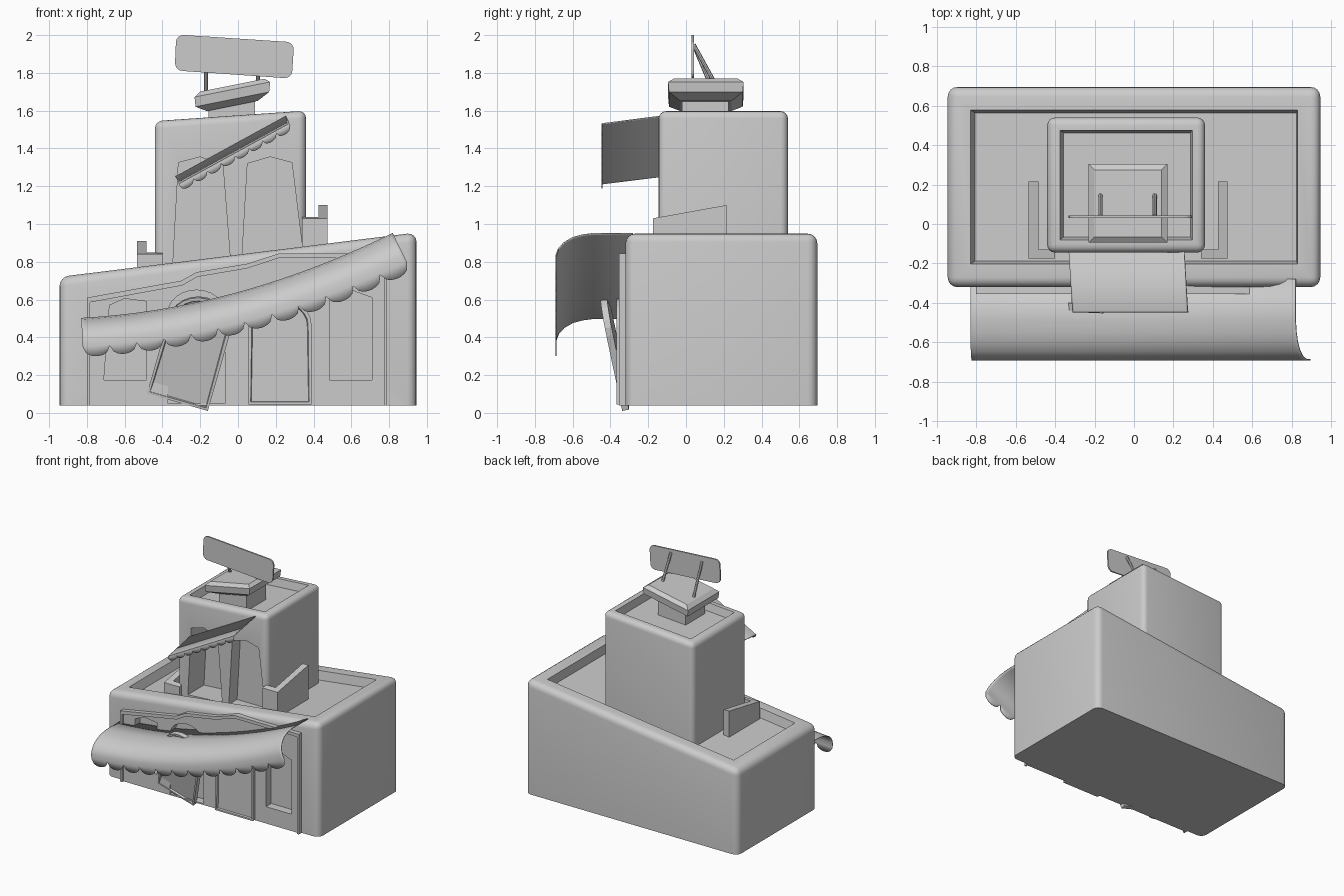
import bpy, bmesh, math
from mathutils import Matrix, Vector

if "Cube" in bpy.data.objects:
    bpy.data.objects.remove(bpy.data.objects["Cube"])


def finish(name, bm, smooth=False):
    bmesh.ops.recalc_face_normals(bm, faces=bm.faces)
    me = bpy.data.meshes.new(name)
    bm.to_mesh(me)
    bm.free()
    ob = bpy.data.objects.new(name, me)
    bpy.context.collection.objects.link(ob)
    if smooth:
        bpy.ops.object.select_all(action='DESELECT')
        ob.select_set(True)
        bpy.context.view_layer.objects.active = ob
        bpy.ops.object.shade_smooth_by_angle(angle=math.radians(35))
    return ob


def prism(name, pts, y0, y1, inset=0, sink=0):
    """Front (x, z) outline extruded along y, optional sunken front panel."""
    bm = bmesh.new()
    f = bm.faces.new([bm.verts.new((x, y0, z)) for x, z in pts])
    ex = bmesh.ops.extrude_face_region(bm, geom=[f], use_keep_orig=True)
    for v in ex['geom']:
        if isinstance(v, bmesh.types.BMVert):
            v.co.y = y1
    bmesh.ops.recalc_face_normals(bm, faces=bm.faces)
    if inset:
        front = min(bm.faces, key=lambda q: q.calc_center_median().y)
        bmesh.ops.inset_region(bm, faces=[front], thickness=inset)
        bmesh.ops.inset_region(bm, faces=[front], thickness=.005, depth=-sink)
    return finish(name, bm)


def slant_box(name, x, y, zb, zl, zr, bevel, rim=0, depth=0):
    """Box with a sloping roof, rounded edges and a sunken roof inside a rim."""
    bm = bmesh.new()
    bmesh.ops.create_cube(bm, size=1)
    for v in bm.verts:
        a, b, c = v.co
        v.co = (x[a > 0], y[b > 0], zb if c < 0 else (zl, zr)[a > 0])
    if bevel:
        edges = [e for e in bm.edges if any(v.co.z > zb + .01 for v in e.verts)]
        bmesh.ops.bevel(bm, geom=edges, offset=bevel, segments=4, profile=.5, affect='EDGES')
    if rim:
        bm.normal_update()
        top = max((f for f in bm.faces if f.normal.z > .9), key=lambda f: f.calc_area())
        bmesh.ops.inset_region(bm, faces=[top], thickness=rim)
        bmesh.ops.inset_region(bm, faces=[top], thickness=.02, depth=-depth)
    return finish(name, bm, bool(bevel))


def cut(ob, pts, y0, y1):
    c = prism("cutter", pts, y0, y1)
    c.hide_render = True
    m = ob.modifiers.new("cut", 'BOOLEAN')
    m.operation, m.object, m.solver = 'DIFFERENCE', c, 'EXACT'
    bpy.context.view_layer.objects.active = ob
    bpy.ops.object.modifier_apply(modifier=m.name)
    bpy.data.objects.remove(c)


def arch(w, h, rise, cx=0, cz=0, n=12):
    arc = [(cx + w / 2 * math.cos(math.pi * i / n), cz + h - rise + rise * math.sin(math.pi * i / n))
           for i in range(n + 1)]
    return [(cx - w / 2, cz), (cx + w / 2, cz)] + arc


# Main shop block and facade
body = slant_box("shop_body", (-.945, .945), (-.32, .695), .04, .72, .955, .05, .095, .07)
top = [(-.8, .61), (-.3, .70), (-.22, .745), (.05, .79), (.22, .845), (.79, .845)]
facade = prism("facade", [(.79, .04), (-.8, .04)] + top, -.337, -.3)
inner = [(x * .98, z - .025) for x, z in top]
prism("facade_trim", [(-.8, .04)] + top + [(.79, .04), (inner[-1][0], .04)] + inner[::-1]
      + [(inner[0][0], .04)], -.355, -.32)

# Window and doorway openings
openings = [
    [(-.71, .175), (-.485, .175), (-.485, .59), (-.6, .605), (-.68, .57)],
    [(.485, .175), (.71, .175), (.71, .61), (.6, .65), (.485, .62)],
    arch(.3, .6, .12, -.22, .05)]
for pts in openings:
    for ob in (facade, body):
        cut(ob, pts, -.5, -.27)

# Doors: one upright, one hanging loose
prism("right_door", arch(.335, .56, .14, .222, .045), -.368, -.32, .018, .015)
loose = prism("loose_door", arch(.335, .58, .16), -.018, .018, .018, .014)
loose.data.transform(Matrix.Translation((-.32, -.32, .06))
                     @ Matrix.Rotation(math.radians(16), 4, 'Y') @ Matrix.Rotation(.2, 4, 'X'))

# Tower with crooked windows
tower = slant_box("tower", (-.44, .36), (-.145, .54), .66, 1.545, 1.6, .04, .035, .06)
cut(tower, [(-.345, .78), (-.04, .8), (-.08, 1.31), (-.2, 1.355), (-.315, 1.325)], -.3, .06)
cut(tower, [(.02, .8), (.35, .8), (.285, 1.325), (.17, 1.355), (.05, 1.32)], -.3, -.04)

# Side rails with sloped tops
for s, dz, label in ((1, 0, "right"), (-1, -.19, "left")):
    bm = bmesh.new()
    for x0, x1, y0, y1 in ((.425, .475, -.175, .215), (.34, .425, -.175, -.13)):
        cx = (s * x0 + s * x1) / 2 - (.06 if s < 0 else 0)
        new = bmesh.ops.create_cube(bm, size=1)['verts']
        for v in new:
            y = y0 if v.co.y < 0 else y1
            z = (1.03 + (y + .175) * .18 if v.co.z > 0 else .8) + dz
            v.co = (cx + v.co.x * (x1 - x0), y, z)
    finish(label + "_rail", bm)

# Roof pedestal and tilted cap
slant_box("pedestal", (-.155, .09), (-.02, .225), 1.48, 1.63, 1.68, 0)
bm = bmesh.new()
rings = []
for grow, z in ((-.06, -.075), (0, -.04), (.005, .012), (-.025, .035)):
    q = .195 + grow
    rings.append([bm.verts.new((-.03 + a * q, .105 + b * q, 1.70 + z + .2 * a * q))
                  for a, b in ((-1, -1), (1, -1), (1, 1), (-1, 1))])
for lo, hi in zip(rings, rings[1:]):
    for i in range(4):
        bm.faces.new((lo[i], lo[(i + 1) % 4], hi[(i + 1) % 4], hi[i]))
bm.faces.new(rings[0])
bm.faces.new(rings[-1])
finish("pedestal_cap", bm)

# Blank sign board with rounded corners, and its struts
bm = bmesh.new()
quad = [(-.335, 1.813), (.285, 1.77), (.297, 1.962), (-.327, 2.003)]
f = bm.faces.new([bm.verts.new((x, .03, z)) for x, z in quad])
bmesh.ops.bevel(bm, geom=list(bm.verts), offset=.04, segments=4, profile=.5, affect='VERTICES')
ex = bmesh.ops.extrude_face_region(bm, geom=list(bm.faces), use_keep_orig=True)
for v in ex['geom']:
    if isinstance(v, bmesh.types.BMVert):
        v.co.y = .042
finish("sign_board", bm)
for x, z0, label in ((-.17, 1.69, "left"), (.105, 1.75, "right")):
    a, b = Vector((x, .15, z0)), Vector((x, .04, 1.95))
    bm = bmesh.new()
    bmesh.ops.create_cone(bm, cap_ends=True, segments=8, radius1=.011, radius2=.011,
                          depth=(b - a).length)
    bm.transform(Matrix.Translation((a + b) / 2) @ (b - a).to_track_quat('Z', 'Y').to_matrix().to_4x4())
    finish(label + "_sign_strut", bm)


def awning(name, place, profile, count, drop, per=8):
    """Cloth strip: place(s, y, d) sets a point; the last profile row is scalloped."""
    bm = bmesh.new()
    cols = []
    for i in range(count * per + 1):
        s = i / (count * per)
        col = [bm.verts.new(place(s, y, d)) for y, d in profile]
        y, d = profile[-1]
        u = 2 * (i % per) / per - 1
        col.append(bm.verts.new(place(s, y, d + .004 + drop * math.sqrt(max(0, 1 - u * u)))))
        cols.append(col)
    for a, b in zip(cols, cols[1:]):
        for j in range(len(a) - 1):
            bm.faces.new((a[j], b[j], b[j + 1], a[j + 1]))
    ob = finish(name, bm, True)
    m = ob.modifiers.new("thickness", 'SOLIDIFY')
    m.thickness, m.offset = .006, 0
    return ob


# Large curved awning
def sweep(s, y, d):
    slope = (.09 + .72 * s) / 1.65
    return (-.83 + 1.65 * s + slope * d, y, .5 + .09 * s + .36 * s * s - d)


awning("shop_awning", sweep, [(-.28, 0), (-.49, 0), (-.55, .008), (-.6, .022), (-.645, .048),
                              (-.675, .08), (-.688, .115), (-.688, .15)], 12, .05)


# Small tilted tower awning
def tilt(s, y, d):
    out = (-.14 - y) / .3
    return (-.33 + .585 * s + .018 * out + .3 * d, y, 1.25 + .32 * s - .038 * out - d)


awning("tower_awning", tilt, [(-.14, 0), (-.445, 0), (-.445, .008)], 8, .026)
